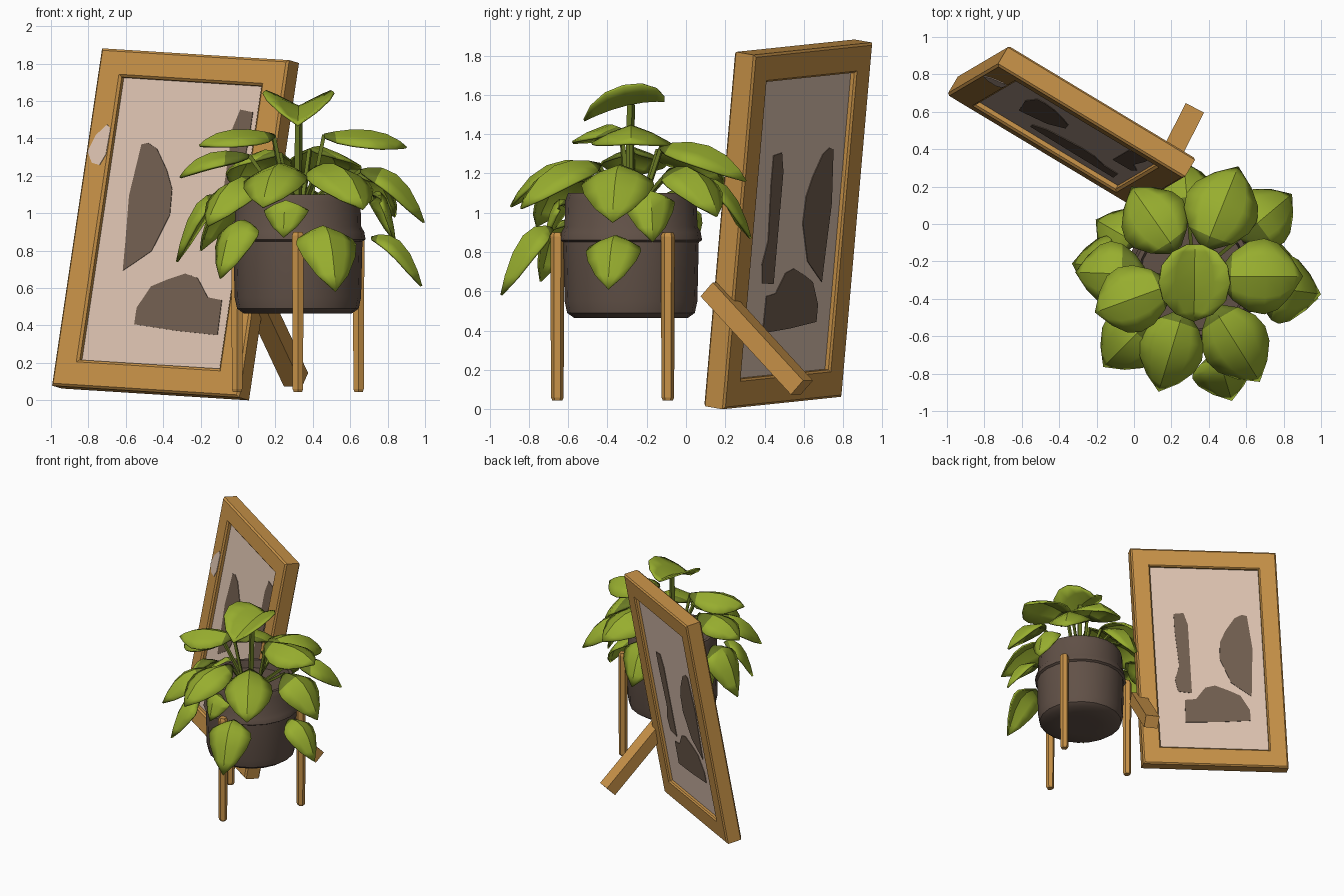
import bpy, bmesh, math
from mathutils import Vector

if "Cube" in bpy.data.objects:
    bpy.data.objects.remove(bpy.data.objects["Cube"])

def material(name, rgb):
    m = bpy.data.materials.new(name)
    m.diffuse_color = (*rgb, 1)
    m.use_nodes = True
    m.node_tree.nodes["Principled BSDF"].inputs["Base Color"].default_value = m.diffuse_color
    return m

WOOD = material("warm wood", (0.58, 0.29, 0.065))
LEAF = material("leaf green", (0.31, 0.42, 0.028))
DARK_LEAF = material("deep leaf green", (0.14, 0.19, 0.018))
POT = material("dark clay", (0.12, 0.082, 0.063))
CANVAS = material("pale canvas", (0.74, 0.56, 0.45))
PAINT = material("brown paint", (0.17, 0.115, 0.08))

def make(name, verts, faces, mat, smooth=None):
    me = bpy.data.meshes.new(name)
    me.from_pydata([tuple(v) for v in verts], [], faces)
    bm = bmesh.new()
    bm.from_mesh(me)
    bmesh.ops.remove_doubles(bm, verts=bm.verts, dist=1e-5)
    bmesh.ops.recalc_face_normals(bm, faces=bm.faces)
    bm.to_mesh(me)
    bm.free()
    me.materials.append(mat)
    ob = bpy.data.objects.new(name, me)
    bpy.context.collection.objects.link(ob)
    if smooth:
        bpy.ops.object.select_all(action='DESELECT')
        ob.select_set(True)
        bpy.context.view_layer.objects.active = ob
        bpy.ops.object.shade_smooth_by_angle(angle=math.radians(smooth))
    return ob

def loft(name, rings, mat, smooth=None, caps=True, closed=False):
    """Join equal-sized vertex rings; closed also joins last to first."""
    n = len(rings[0])
    m = len(rings)
    faces = []
    for i in range(m if closed else m - 1):
        k = (i + 1) % m
        for j in range(n):
            l = (j + 1) % n
            faces.append((i * n + j, i * n + l, k * n + l, k * n + j))
    if caps and not closed:
        faces += [tuple(range(n)), tuple(range((m - 1) * n, m * n))]
    return make(name, [v for r in rings for v in r], faces, mat, smooth)

def circle(c, r, z, n, turn=0):
    return [Vector((c[0] + r * math.cos(turn + 2 * math.pi * i / n),
                    c[1] + r * math.sin(turn + 2 * math.pi * i / n), z)) for i in range(n)]

# ---- leaning picture frame: local axes U (across), V (up), N (out of the front)
ORIGIN = Vector((-1.0, 0.69, 0.08))
U = Vector((0.855, -0.515, -0.054)).normalized()
V = Vector((0.146, 0.086, 0.985)).normalized()
N = U.cross(V).normalized()
W, H = 1.17, 1.83

def at(s, t, depth):
    return ORIGIN + U * s + V * t - N * depth

def rect(inset, depth):
    return [at(s, t, depth) for s, t in ((inset, inset), (W - inset, inset),
                                         (W - inset, H - inset), (inset, H - inset))]

def plate(name, outline, d0, d1, mat):
    return loft(name, [[at(s, t, d) for s, t in outline] for d in (d0, d1)], mat)

profile = [(0, 0.012), (0.012, 0), (0.135, 0), (0.148, 0.012),
           (0.148, 0.115), (0.138, 0.125), (0.012, 0.125), (0, 0.115)]
loft("picture_frame", [rect(*p) for p in profile], WOOD, closed=True)
loft("canvas", [rect(0.14, 0.035), rect(0.14, 0.095)], CANVAS)

# Painted shapes on the front, and shifted copies on the back
shapes = {
    "half_moon": ([(0.32, 1.33), (0.36, 1.34), (0.42, 1.31), (0.50, 1.20), (0.55, 1.10), (0.56, 0.96),
                   (0.48, 0.76), (0.37, 0.68), (0.32, 0.645), (0.31, 0.8), (0.29, 1.05)], (-0.06, -0.04)),
    "mound": ([(0.44, 0.36), (0.44, 0.45), (0.51, 0.57), (0.6, 0.61), (0.71, 0.65), (0.79, 0.63),
               (0.87, 0.53), (0.96, 0.52), (0.965, 0.33), (0.70, 0.34)], (-0.16, 0.04)),
    "stripe": ([(0.87, 1.45), (0.90, 1.55), (0.98, 1.54), (0.98, 1.4), (0.96, 1.1),
                (1.0, 0.98), (0.98, 0.88), (0.87, 0.87), (0.87, 1.2)], (-0.13, -0.25)),
}
for key, (outline, (ds, dt)) in shapes.items():
    plate("painted_" + key + "_front", outline, 0.031, 0.036, PAINT)
    plate("painted_" + key + "_back", [(s + ds, t + dt) for s, t in outline], 0.094, 0.099, PAINT)
# Pale patch on the frame's left rail
plate("frame_patch", [(0.014, 1.27), (0.05, 1.36), (0.11, 1.42), (0.135, 1.4), (0.13, 1.26), (0.10, 1.2),
                      (0.05, 1.21)], -0.004, 0.002, CANVAS)

# Prop behind the frame
def bar(name, a, b, w, t, mat):
    d = (b - a).normalized()
    side = d.cross(Vector((0, 0, 1))).normalized()
    up = side.cross(d)
    rings = [[p + side * x * w / 2 + up * y * t / 2 for x, y in ((-1, -1), (1, -1), (1, 1), (-1, 1))]
             for p in (a, b)]
    return loft(name, rings, mat)

bar("prop_leg", Vector((0.075, 0.13, 0.61)), Vector((0.31, 0.59, 0.11)), 0.11, 0.1, WOOD)

# ---- pot on three legs
C = (0.32, -0.28)
pot = [(0.15, 0.463), (0.29, 0.465), (0.325, 0.49), (0.338, 0.55), (0.345, 0.85), (0.362, 0.86),
       (0.355, 0.9), (0.338, 0.93), (0.335, 1.06), (0.32, 1.1), (0.295, 1.1), (0.285, 1.04)]
loft("pot", [circle(C, r, z, 20) for r, z in pot], POT, smooth=40)
for i in range(3):
    a = math.radians(-90 + 120 * i)
    p = (C[0] + 0.375 * math.cos(a), C[1] + 0.375 * math.sin(a))
    loft(f"stand_leg_{i + 1}", [circle(p, r, z, 6, a) for r, z in
                                ((0.026, 0.045), (0.032, 0.06), (0.036, 0.88), (0.028, 0.9))], WOOD)

# ---- plant
def leaf(name, base, tip, width, ctrl, fold, dark_rows):
    """Curved leaf along a bezier midrib; fold bends the halves up or down."""
    rows = ((0, 0.2), (0.1, 0.62), (0.27, 0.92), (0.47, 1), (0.68, 0.88), (0.87, 0.52), (1, 0))
    cols = (-1, -0.55, 0, 0.55, 1)
    verts = []
    for t, w in rows:
        p = base * (1 - t) ** 2 + ctrl * 2 * t * (1 - t) + tip * t * t
        tan = ((ctrl - base) * (1 - t) + (tip - ctrl) * t).normalized()
        side = tan.cross(Vector((0, 0, 1))).normalized()
        up = side.cross(tan)
        for c in cols:
            hw = w * width / 2
            verts.append(p + side * c * hw + up * fold * hw * abs(c) ** 1.3)
    k = len(cols)
    faces = [(i * k + j, i * k + j + 1, (i + 1) * k + j + 1, (i + 1) * k + j)
             for i in range(len(rows) - 1) for j in range(k - 1)]
    ob = make(name, verts, faces, LEAF, smooth=40)
    # Deeper green near the leaf base
    ob.data.materials.append(DARK_LEAF)
    for i, f in enumerate(ob.data.polygons):
        f.material_index = 1 if i // (k - 1) < dark_rows else 0
    mod = ob.modifiers.new("thickness", 'SOLIDIFY')
    mod.thickness = 0.012
    mod.offset = 0

def polar(a, r, z):
    return Vector((C[0] + r * math.cos(a), C[1] + r * math.sin(a), z))

# Angle, base radius, base height, tip radius, tip height, width
upper = [(0, .14, 1.42, .58, 1.35, .40), (200, .14, 1.42, .56, 1.36, .36), (68, .17, 1.34, .63, 1.16, .40),
         (125, .17, 1.32, .58, 1.14, .37), (253, .2, 1.25, .64, 1.03, .34), (302, .2, 1.25, .66, 1.02, .36)]
middle = [(-8, .34, 1.23, .68, .95, .37), (40, .32, 1.22, .68, .98, .34), (178, .26, 1.31, .63, 1.19, .34),
          (174, .40, 1.09, .65, .74, .33), (225, .3, 1.18, .68, .93, .34), (95, .33, 1.16, .61, .87, .33)]
lower = [(287, .42, .92, .69, .58, .33), (-10, .40, .87, .67, .61, .28), (260, .33, 1.05, .44, .87, .24),
         (12, .41, 1.1, .53, .85, .27), (228, .40, .95, .62, .65, .28), (150, .36, 1.06, .6, .8, .3)]
for tier, rows in (("upper", upper), ("middle", middle), ("lower", lower)):
    for i, (deg, r0, z0, r1, z1, w) in enumerate(rows, 1):
        a = math.radians(deg)
        base = polar(a, r0, z0)
        leaf(f"{tier}_leaf_{i}", base, polar(a, r1, z1), w,
             polar(a, r0 + 0.68 * (r1 - r0), z0 + 0.07), -0.45, 2 if tier == "middle" else 1)
        if z0 > 1.1:
            bar(f"{tier}_stem_{i}", polar(a, 0.06, 1.03), base, 0.02, 0.02, DARK_LEAF)

# Folded leaf on the central stem
leaf("crown_leaf", Vector((0.325, -0.11, 1.57)), Vector((0.32, -0.52, 1.47)), 0.38,
     Vector((0.325, -0.3, 1.58)), 0.5, 0)
bar("crown_stem", Vector((0.32, -0.29, 1.03)), Vector((0.326, -0.28, 1.55)), 0.03, 0.03, DARK_LEAF)
